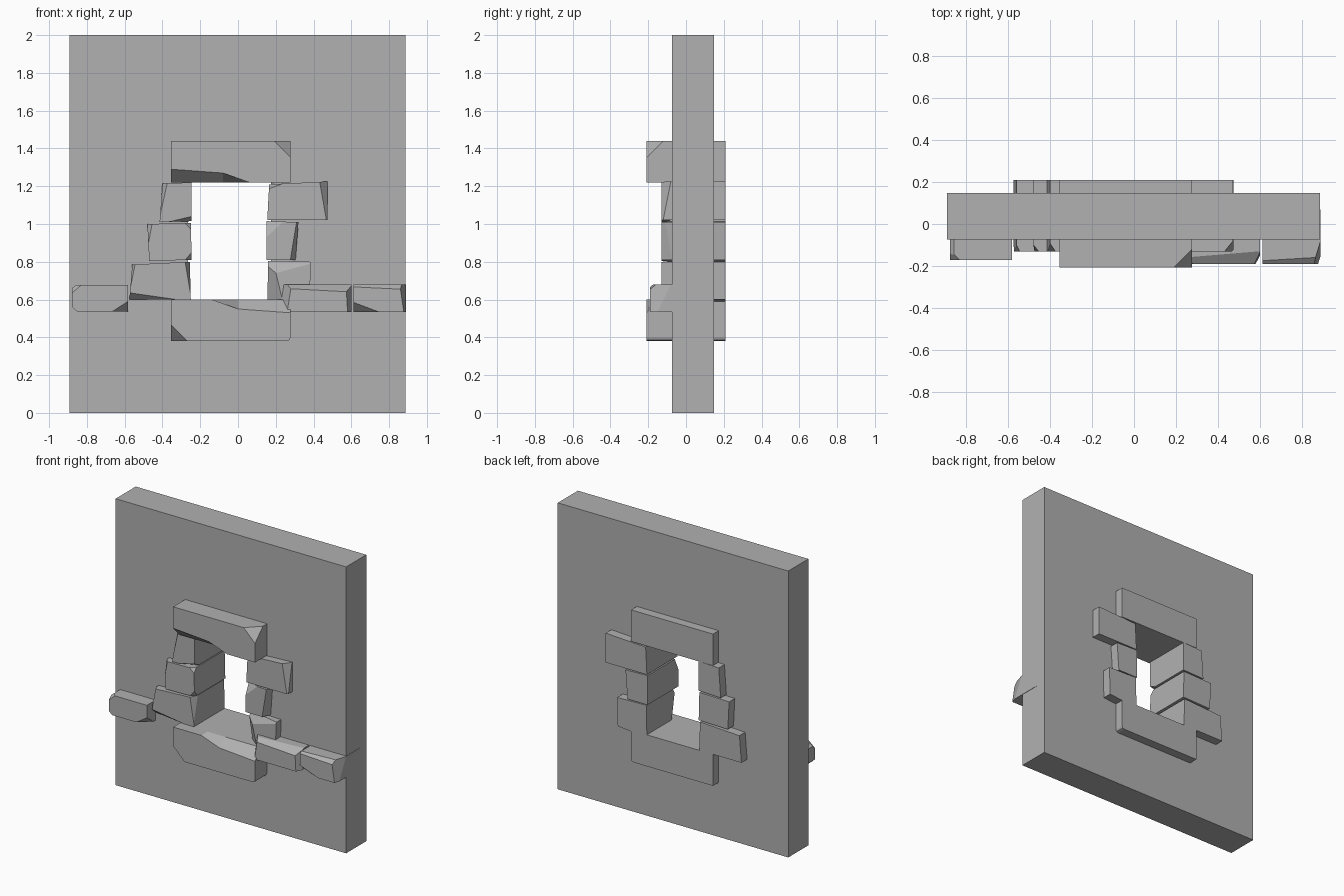
import bpy, bmesh
from mathutils import Vector

BACK = 0.21      # back face of the stones that run through the wall
JAMB = -0.13     # front face of the jamb stones

GREY = bpy.data.materials.new("stone_grey")
GREY.diffuse_color = (0.44, 0.44, 0.44, 1)


def finish(name, bm):
    bmesh.ops.recalc_face_normals(bm, faces=bm.faces[:])
    me = bpy.data.meshes.new(name)
    bm.to_mesh(me)
    bm.free()
    me.materials.append(GREY)
    ob = bpy.data.objects.new(name, me)
    bpy.context.collection.objects.link(ob)
    return ob


def rect(x0, x1, z0, z1):
    return [(x0, z0), (x1, z0), (x1, z1), (x0, z1)]


def prism(outline, y0, y1):
    bm = bmesh.new()
    a, b = [[bm.verts.new((x, y, z)) for x, z in outline] for y in (y0, y1)]
    bm.faces.new(a)
    bm.faces.new(b[::-1])
    for i in range(len(a)):
        j = (i + 1) % len(a)
        bm.faces.new((a[i], b[i], b[j], a[j]))
    return bm


def chip(bm, cuts, mid):
    """Slice corners off; each plane passes through three points."""
    for cut in cuts:
        a, b, c = [Vector(p) for p in cut]
        n = (b - a).cross(c - a).normalized()
        if n.dot(mid - a) > 0:
            n = -n
        bmesh.ops.bisect_plane(bm, geom=bm.verts[:] + bm.edges[:] + bm.faces[:],
                               dist=1e-5, plane_co=a, plane_no=n, clear_outer=True)
        bmesh.ops.holes_fill(bm, edges=[e for e in bm.edges if e.is_boundary], sides=0)
    bmesh.ops.remove_doubles(bm, verts=bm.verts[:], dist=1e-5)


def stone(name, outline, y0, y1, cuts=()):
    bm = prism(outline, y0, y1)
    n = len(outline)
    mid = Vector((sum(p[0] for p in outline) / n, (y0 + y1) / 2, sum(p[1] for p in outline) / n))
    chip(bm, cuts, mid)
    return finish(name, bm)


def long_stone(name, top_left, turned):
    """Lintel block: broken lower front edge and one cut corner; turned gives the sill."""
    f = -0.208
    outline = [(-0.355, 1.22), (-0.08, 1.22), (0.06, 1.22), (0.277, 1.22), (0.277, 1.44)] + top_left
    bm = prism(outline, f, BACK)
    bmesh.ops.bisect_plane(bm, geom=bm.verts[:] + bm.edges[:] + bm.faces[:],
                           dist=1e-5, plane_co=(0, -0.14, 0), plane_no=(0, 1, 0))
    for v in bm.verts:
        if v.co.z < 1.221 and v.co.y < f + 0.01:
            v.co.z += 0.07 if v.co.x < -0.3 else 0.05 if v.co.x < 0 else 0
    chip(bm, [((0.19, f, 1.44), (0.277, f, 1.353), (0.277, -0.12, 1.44))], Vector((-0.04, 0, 1.33)))
    if turned:
        for v in bm.verts:
            v.co.x, v.co.z = -0.078 - v.co.x, 1.82 - v.co.z
    return finish(name, bm)


# Wall slab with a window opening hidden just behind the stones
bm = bmesh.new()
loops = []
for y in (-0.075, 0.147):
    for r in (rect(-0.893, 0.888, 0, 2), rect(-0.265, 0.175, 0.57, 1.245)):
        loops.append([bm.verts.new((x, y, z)) for x, z in r])
fo, fi, bo, bi = loops
for p, q in ((fo, fi), (bo, bi), (fo, bo), (fi, bi)):
    for i in range(4):
        j = (i + 1) % 4
        bm.faces.new((p[i], p[j], q[j], q[i]))
finish("wall", bm)

# Lintel, and the sill as the same block turned half around
long_stone("lintel", [(-0.355, 1.44)], False)
long_stone("sill", [(-0.337, 1.44), (-0.35, 1.435), (-0.355, 1.422)], True)

# Left jamb stones
J = JAMB
stone("left_jamb_top", [(-0.415, 1.01), (-0.245, 1.015), (-0.245, 1.22), (-0.4, 1.215)], J, BACK, [
    ((-0.375, J, 1.215), (-0.405, J, 1.08), (-0.402, -0.09, 1.215)),
    ((-0.36, J, 1.013), (-0.245, J, 1.04), (-0.245, -0.08, 1.015))])
stone("left_jamb_middle", [(-0.47, 0.805), (-0.245, 0.81), (-0.25, 1.005), (-0.48, 1.0)], J, BACK, [
    ((-0.455, J, 1.0), (-0.47, J, 0.92), (-0.479, -0.1, 1.0)),
    ((-0.28, J, 0.808), (-0.246, J, 0.85), (-0.245, -0.1, 0.81)),
    ((-0.28, J, 1.003), (-0.248, J, 0.97), (-0.25, -0.1, 1.005))])
stone("left_jamb_bottom", [(-0.575, 0.6), (-0.25, 0.6), (-0.255, 0.8), (-0.56, 0.785)], J, BACK, [
    ((-0.57, J, 0.635), (-0.36, J, 0.605), (-0.57, -0.09, 0.6)),
    ((-0.28, J, 0.8), (-0.25, J, 0.62), (-0.255, -0.08, 0.8)),
    ((-0.545, J, 0.787), (-0.57, J, 0.66), (-0.56, -0.1, 0.786))])

# Right jamb stones
stone("right_jamb_top", [(0.155, 1.02), (0.475, 1.02), (0.473, 1.225), (0.165, 1.21)], J, BACK, [
    ((0.433, J, 1.22), (0.468, J, 1.02), (0.473, -0.08, 1.225)),
    ((0.235, J, 1.213), (0.16, J, 1.185), (0.165, -0.09, 1.21))])
stone("right_jamb_middle", [(0.15, 0.81), (0.305, 0.81), (0.32, 1.01), (0.15, 1.015)], J, BACK, [
    ((0.31, J, 1.01), (0.277, J, 0.81), (0.315, -0.1, 0.95)),
    ((0.24, J, 1.012), (0.15, J, 0.93), (0.15, -0.09, 1.015))])
stone("right_jamb_bottom", [(0.155, 0.58), (0.38, 0.6), (0.385, 0.8), (0.16, 0.805)], J, BACK, [
    ((0.185, J, 0.805), (0.235, J, 0.6), (0.157, -0.075, 0.65)),
    ((0.2, J, 0.74), (0.385, J, 0.79), (0.25, -0.1, 0.803))])

# Short course of ledge stones on the front face
stone("ledge_left", [(-0.852, 0.537), (-0.583, 0.537), (-0.583, 0.677), (-0.858, 0.677),
                     (-0.878, 0.66), (-0.878, 0.56)], -0.172, 0.05, [
    ((-0.665, -0.172, 0.537), (-0.583, -0.172, 0.59), (-0.583, -0.1, 0.537)),
    ((-0.83, -0.172, 0.677), (-0.878, -0.172, 0.635), (-0.878, -0.125, 0.677))])
S = -0.19
stone("ledge_middle", rect(0.23, 0.6, 0.533, 0.679), S, 0.05, [
    ((0.23, S, 0.66), (0.6, S, 0.64), (0.6, -0.13, 0.679)),
    ((0.573, S, 0.66), (0.58, S, 0.533), (0.6, -0.14, 0.66)),
    ((0.26, S, 0.533), (0.28, S, 0.66), (0.23, -0.13, 0.6))])
stone("ledge_right", rect(0.612, 0.89, 0.533, 0.679), S, 0.07, [
    ((0.612, S, 0.585), (0.75, S, 0.533), (0.612, -0.13, 0.533)),
    ((0.86, S, 0.655), (0.878, S, 0.533), (0.89, -0.08, 0.679)),
    ((0.612, S, 0.667), (0.86, S, 0.655), (0.86, -0.16, 0.679))])
